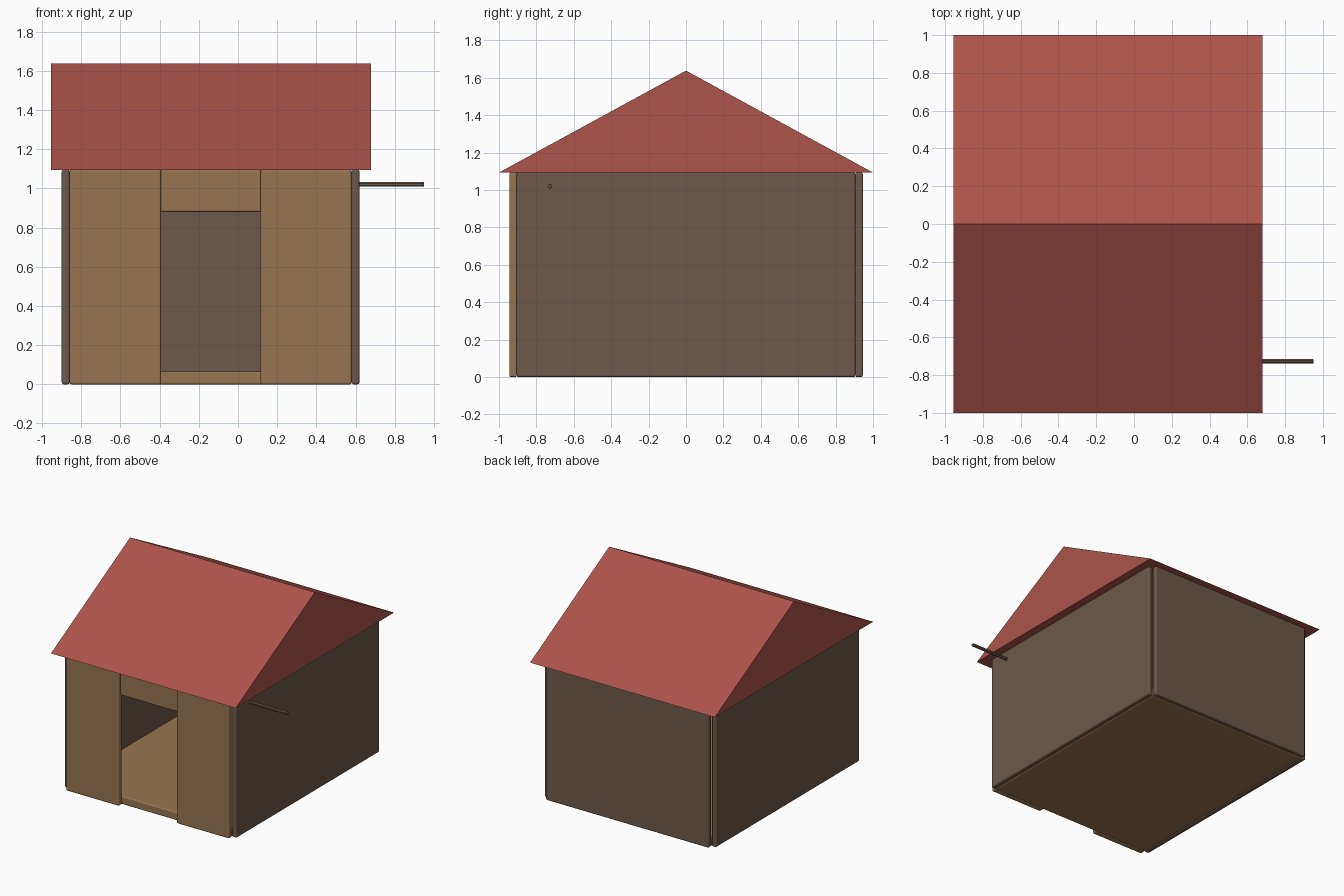
import bpy, bmesh, math
from mathutils import Matrix

if "Cube" in bpy.data.objects:
    bpy.data.objects.remove(bpy.data.objects["Cube"])


def material(name, rgb):
    m = bpy.data.materials.new(name)
    lin = [((c / 255 + 0.055) / 1.055) ** 2.4 for c in rgb]
    m.diffuse_color = (*lin, 1)
    m.use_nodes = True
    m.node_tree.nodes["Principled BSDF"].inputs["Base Color"].default_value = m.diffuse_color
    return m


RED = material("roof red", (172, 84, 74))
LIGHT = material("light wood", (152, 117, 81))
DARK = material("dark wood", (108, 89, 75))


def add_object(name, bm, mat, bevel=0.0):
    mesh = bpy.data.meshes.new(name)
    bmesh.ops.recalc_face_normals(bm, faces=bm.faces[:])
    bm.to_mesh(mesh)
    bm.free()
    mesh.materials.append(mat)
    ob = bpy.data.objects.new(name, mesh)
    bpy.context.collection.objects.link(ob)
    if bevel:
        mod = ob.modifiers.new("rounded_edges", 'BEVEL')
        mod.width = bevel
        mod.segments = 3
        mod.limit_method = 'ANGLE'
        mod.angle_limit = math.radians(60)
    return ob


def slab(name, x, y, z, mat, bevel=0.01):
    """Box given by its (low, high) limits on each axis."""
    bm = bmesh.new()
    bmesh.ops.create_cube(bm, size=1)
    for v in bm.verts:
        v.co = [lim[0] if c < 0 else lim[1] for c, lim in zip(v.co, (x, y, z))]
    return add_object(name, bm, mat, bevel)


WALL_TOP = 1.095
LEFT, RIGHT = -0.90, 0.62       # outer faces of the side walls
T = 0.04                        # wall thickness
IN_Y, OUT_Y = 0.905, 0.945      # inner and outer faces of front and back

# Floor slab, also the door threshold
slab("floor", (LEFT + T, RIGHT - T), (-IN_Y, IN_Y), (0, 0.065), LIGHT)

# Side and back walls
slab("left_wall", (LEFT, LEFT + T), (-IN_Y, IN_Y), (0, WALL_TOP), DARK)
slab("right_wall", (RIGHT - T, RIGHT), (-IN_Y, IN_Y), (0, WALL_TOP), DARK)
slab("back_wall", (LEFT + T, RIGHT - T), (IN_Y, OUT_Y), (0, WALL_TOP), DARK)

# Front panels on both sides of the doorway, and the panel above it
slab("front_left_panel", (LEFT + T, -0.393), (-OUT_Y, -IN_Y), (0, WALL_TOP), LIGHT)
slab("front_right_panel", (0.115, RIGHT - T), (-OUT_Y, -IN_Y), (0, WALL_TOP), LIGHT)
slab("door_lintel", (-0.395, 0.117), (-0.925, -0.885), (0.88, WALL_TOP), LIGHT)

# Gable roof: triangular profile extruded along x
bm = bmesh.new()
profile = [(-1, 1.093), (1, 1.093), (0, 1.638)]
face = bm.faces.new([bm.verts.new((-0.955, y, z)) for y, z in profile])
ext = bmesh.ops.extrude_face_region(bm, geom=[face])
for v in ext["geom"]:
    if isinstance(v, bmesh.types.BMVert):
        v.co.x = 0.68
add_object("roof", bm, RED)

# Pole sticking out of the right wall
bm = bmesh.new()
bmesh.ops.create_cone(bm, cap_ends=True, segments=8, radius1=0.0125, radius2=0.0125,
                      depth=0.355,
                      matrix=Matrix.Translation((0.7725, -0.727, 1.02))
                      @ Matrix.Rotation(math.pi / 2, 4, 'Y')
                      @ Matrix.Rotation(math.pi / 8, 4, 'Z'))
add_object("wall_pole", bm, DARK, 0.003)
